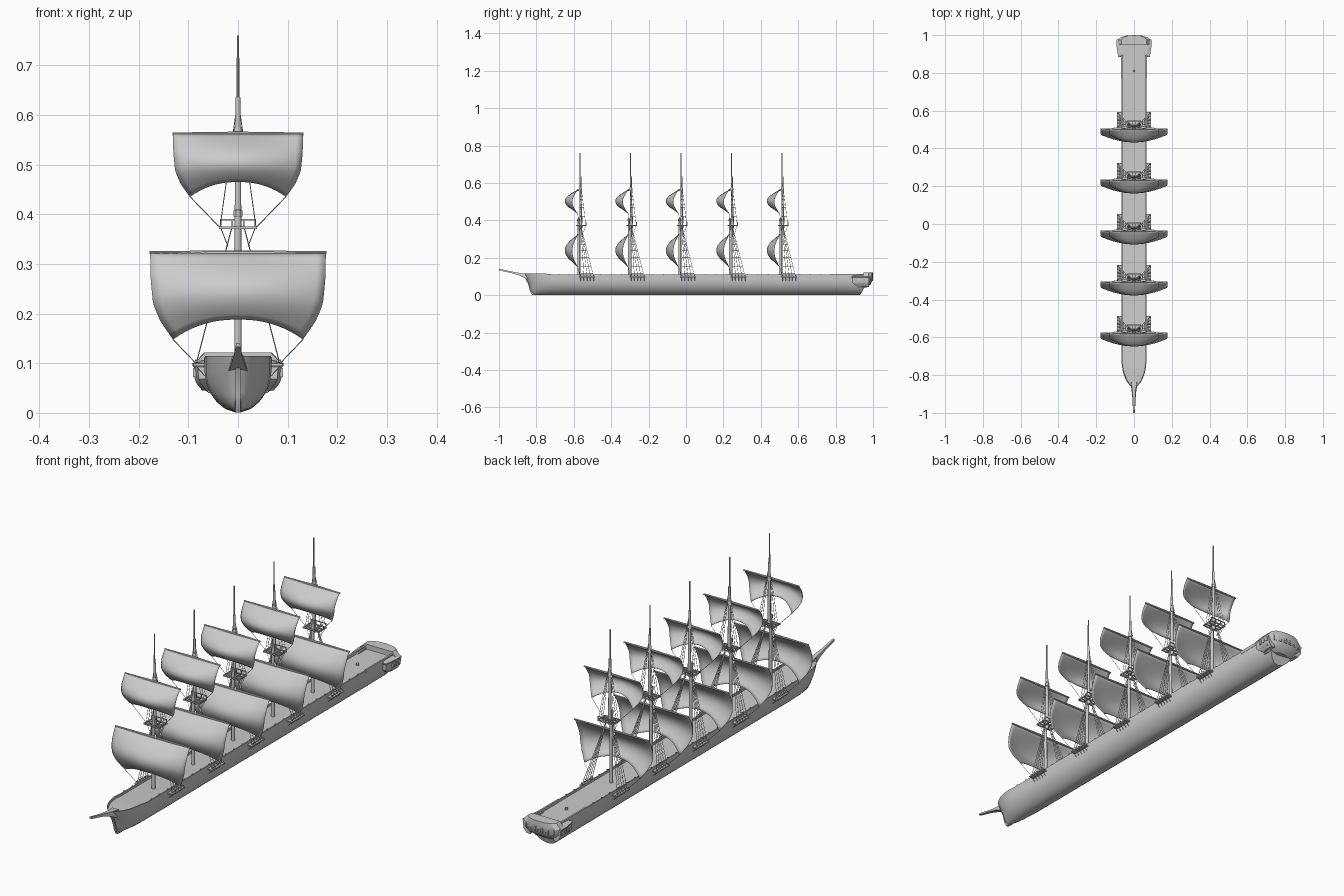
import bpy, bmesh, math
from mathutils import Vector

if "Cube" in bpy.data.objects:
    bpy.data.objects.remove(bpy.data.objects["Cube"])


def finish(name, bm, angle=35):
    bmesh.ops.recalc_face_normals(bm, faces=bm.faces)
    me = bpy.data.meshes.new(name)
    bm.to_mesh(me)
    bm.free()
    ob = bpy.data.objects.new(name, me)
    bpy.context.collection.objects.link(ob)
    bpy.ops.object.select_all(action='DESELECT')
    ob.select_set(True)
    bpy.context.view_layer.objects.active = ob
    bpy.ops.object.shade_smooth_by_angle(angle=math.radians(angle))
    return ob


def loft(bm, rings, closed=True, caps=True):
    vs = [[bm.verts.new(p) for p in r] for r in rings]
    n = len(vs[0])
    for a, b in zip(vs, vs[1:]):
        for i in range(n if closed else n - 1):
            j = (i + 1) % n
            bm.faces.new((a[i], a[j], b[j], b[i]))
    if caps:
        bm.faces.new(vs[0])
        bm.faces.new(vs[-1])


def rod(bm, a, b, r1, r2=None, n=4):
    a, b = Vector(a), Vector(b)
    r2 = r1 if r2 is None else r2
    d = (b - a).normalized()
    s = d.orthogonal().normalized()
    t = d.cross(s)
    ang = [2 * math.pi * (i + .5) / n for i in range(n)]
    loft(bm, [[p + r * (math.cos(k) * s + math.sin(k) * t) for k in ang]
              for p, r in ((a, r1), (b, r2))])


def box(bm, x0, x1, y0, y1, z0, z1):
    loft(bm, [[(x0, y0, z), (x1, y0, z), (x1, y1, z), (x0, y1, z)] for z in (z0, z1)])


def interp(pts, t):
    for (a, p), (b, q) in zip(pts, pts[1:]):
        if t <= b:
            return p + (q - p) * (t - a) / (b - a)
    return pts[-1][1]


# Hull: half section (x, z), stem and stern rake by height, bulwark and deck included
section = [(.008, .002), (.026, .008), (.043, .022), (.056, .04), (.064, .06), (.067, .08),
           (.067, .11), (.062, .11), (.062, .101)]
stem = [(0, -.815), (.02, -.828), (.06, -.838), (.085, -.852), (.12, -.87)]
aft = [(0, .93), (.03, .948), (.06, .965), (.12, .972)]
dist = [0, .008, .02, .035, .055, .08, .115, .16]
fill = [.1, .3, .46, .6, .75, .87, .96, 1]
rings = []
for k in range(len(dist) + 2):
    half = []
    for x, z in section:
        if k < len(dist):
            y, f = interp(stem, z) + dist[k], fill[k]
        else:
            y, f = (.85, 1) if k == len(dist) else (interp(aft, z), .97)
        sheer = .005 if k < 7 and z > .1 else 0
        half.append((x * f, y, z + sheer))
    rings.append(half + [(-x, y, z) for x, y, z in reversed(half)])
bm = bmesh.new()
loft(bm, rings)
finish("hull", bm)

# Stem post along the bow
bm = bmesh.new()
loft(bm, [[(-.005, interp(stem, z) - .006, z), (.005, interp(stem, z) - .006, z),
           (.007, interp(stem, z) + .02, z), (-.007, interp(stem, z) + .02, z)]
          for z in (.001, .02, .04, .06, .085, .108)])
finish("stem_post", bm)

# Beakhead running out into the bowsprit
bm = bmesh.new()
loft(bm, [[(-w, y, z0), (w, y, z0), (w * .7, y, z1), (-w * .7, y, z1)] for y, w, z0, z1 in
          ((-.83, .022, .08, .112), (-.86, .016, .09, .115), (-.885, .012, .103, .118),
           (-.93, .008, .117, .126), (-1, .005, .133, .141))])
finish("bowsprit", bm)

# Stern transom with curved back
bm = bmesh.new()
plan = [(.086, .95), (.088, .975), (.07, .989), (.04, .997), (0, 1)]
plan += [(-x, y) for x, y in reversed(plan[:-1])]
loft(bm, [[(x * s, y + o, z) for x, y in plan] for z, s, o in
          ((.04, .66, -.035), (.055, .92, -.015), (.075, 1, -.004), (.1, 1, 0),
           (.107, .93, 0), (.122, .77, 0))])
finish("stern_transom", bm, 25)

# Quarter galleries on both sides
bm = bmesh.new()
for s in (-1, 1):
    loft(bm, [[(s * .055, .888 + o, z), (s * (x - .008), .888 + o, z), (s * x, .94, z),
               (s * x, .978, z), (s * .055, .978, z)] for z, x, o in
              ((.045, .072, .03), (.06, .084, .008), (.068, .087, 0), (.092, .089, 0),
               (.096, .092, -.003), (.1, .092, -.003), (.107, .072, .01))])
finish("quarter_galleries", bm, 25)

# Stern and gallery window frames
bm = bmesh.new()
for x in (-.06, -.036, -.012, .012, .036, .06):
    y = 1 - 2.6 * x * x
    for dx in (-.006, .006):
        box(bm, x + dx - .001, x + dx + .001, y - .012, y - .0005, .076, .095)
    for z in (.076, .085, .094):
        box(bm, x - .006, x + .006, y - .012, y - .001, z - .001, z + .001)
for s in (-1, 1):
    for y in (.925, .945, .965):
        box(bm, s * .08, s * .0905, y - .005, y + .005, .072, .09)
finish("stern_windows", bm)

# Deck fittings: aft rail walls, hatch, rail posts
bm = bmesh.new()
for s in (-1, 1):
    box(bm, s * .061, s * .068, .77, .965, .1, .113)
    for i in range(26):
        y = -.68 + i * .056
        box(bm, s * .0625, s * .0665, y - .003, y + .003, .108, .1145)
finish("rail_posts", bm)
bm = bmesh.new()
rod(bm, (0, .81, .1), (0, .81, .109), .007, .006, 8)
finish("deck_capstan", bm)


def sail(name, top, corner, centre, half):
    bm = bmesh.new()
    w = [(0, 1), (.3, .995), (.6, .966), (.8, .88), (1, .74)]
    rows = []
    for j in range(15):
        v = j / 14
        row = []
        for i in range(21):
            u = i / 10 - 1
            low = corner + (centre - corner) * (1 - abs(u) ** 2.3)
            d = .03 * math.sin(math.pi * v) + .045 * (1 - u * u) * math.sin(math.pi * v * .6)
            row.append((u * half * interp(w, v), -.012 - d, top + (low - top) * v))
        rows.append(row)
    loft(bm, rows, False, False)
    ob = finish(name, bm, 60)
    m = ob.modifiers.new("cloth", 'SOLIDIFY')
    m.thickness = .0015
    return ob


# One complete mast, built around y = 0
parts = [sail("lower_sail", .324, .148, .188, .177), sail("upper_sail", .564, .435, .465, .131)]

bm = bmesh.new()
rod(bm, (0, -.006, .1), (0, -.006, .41), .0075, .0065, 12)
rod(bm, (0, .004, .355), (0, .002, .635), .007, .005, 12)
rod(bm, (0, .002, .56), (0, .002, .576), .009, .007, 12)
rod(bm, (0, .001, .62), (0, .001, .76), .0032, .0025, 8)
rod(bm, (0, -.006, .396), (0, -.006, .408), .01, .01, 8)
parts.append(finish("mast", bm))

bm = bmesh.new()
for z, h in ((.323, .178), (.562, .132)):
    for s in (-1, 1):
        rod(bm, (0, -.011, z), (s * h, -.011, z), .005, .003, 8)
parts.append(finish("yards", bm))

# Open square top platform with cross beams and low rail
bm = bmesh.new()
for y in (-.018, -.004, .012, .032):
    box(bm, -.038, .038, y - .002, y + .002, .37, .375)
for x in (-.036, -.009, .009, .036):
    box(bm, x - .002, x + .002, -.018, .034, .371, .376)
box(bm, -.036, .036, .031, .034, .388, .391)
for x in (-.035, -.012, .012, .035):
    box(bm, x - .0015, x + .0015, .031, .034, .37, .39)
parts.append(finish("top_platform", bm))

# Channels with deadeyes and chain plates
bm = bmesh.new()
for s in (-1, 1):
    box(bm, s * .06, s * .09, -.005, .08, .094, .099)
    for i in range(5):
        y = .004 + i * .0172
        rod(bm, (s * .081, y, .104), (s * .087, y, .104), .0035, n=8)
        rod(bm, (s * .086, y, .096), (s * .067, y, .075), .001)
parts.append(finish("channels", bm))

# Shrouds, ratlines, sheets and stays
bm = bmesh.new()
for s in (-1, 1):
    lows = [Vector((s * .084, .004 + i * .0172, .1)) for i in range(5)]
    top = Vector((s * .012, .004, .375))
    for p in lows:
        rod(bm, p, top, .0011)
    for k in range(1, 15):
        t = k / 16
        rod(bm, lows[0].lerp(top, t), lows[-1].lerp(top, t), .0006)
    ups = [Vector((s * .036, -.004 + i * .0175, .376)) for i in range(3)]
    head = Vector((s * .004, .003, .605))
    for p in ups:
        rod(bm, p, head, .0009)
        rod(bm, p, (s * .02, p.y * .6, .335), .0009)
    for k in range(1, 13):
        t = k / 15
        rod(bm, ups[0].lerp(head, t), ups[-1].lerp(head, t), .0006)
    rod(bm, (s * .131, -.012, .148), (s * .085, .002, .1), .001)
    rod(bm, (s * .097, -.012, .436), (s * .037, -.004, .374), .001)
parts.append(finish("rigging", bm))

# Repeat the mast five times along the deck
for i in range(5):
    y = -.567 + i * .27
    for p in parts:
        ob = p
        if i:
            ob = p.copy()
            ob.name = f"{p.name}_{i + 1}"
            bpy.context.collection.objects.link(ob)
        ob.location.y = y
